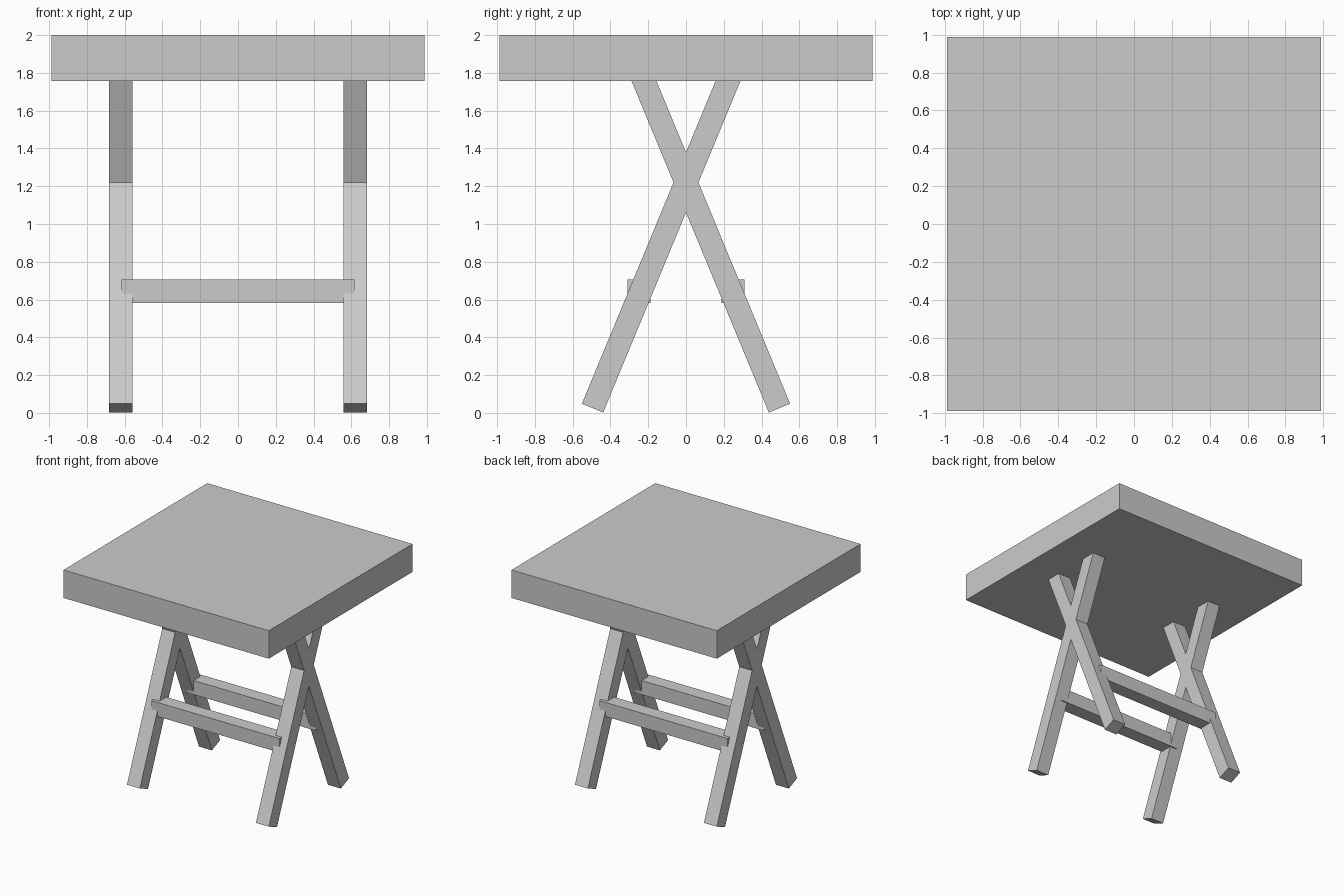
import bpy
from math import radians, sin, cos, tan
from mathutils import Vector

if "Cube" in bpy.data.objects:
    bpy.data.objects.remove(bpy.data.objects["Cube"])


def box(name, size, loc, tilt=0.0):
    bpy.ops.mesh.primitive_cube_add(size=1, location=loc, rotation=(tilt, 0, 0))
    obj = bpy.context.object
    obj.name = name
    obj.scale = size
    bpy.ops.object.transform_apply(location=False, rotation=False, scale=True)
    return obj


# Thick square top
box("table_top", (1.974, 1.974, 0.243), (0, 0, 1.8785))

# Crossed legs: both legs of a pair pass through (y=0, z=CROSS)
ANGLE = radians(22.5)
THICK = 0.122
CROSS = 1.22
z_low = THICK / 2 * sin(ANGLE) + 0.002
z_high = 1.88  # ends hidden inside the top
z_mid = (z_low + z_high) / 2
length = (z_high - z_low) / cos(ANGLE)

for x, side in ((-0.62, "left"), (0.62, "right")):
    for s, end in ((-1, "front"), (1, "back")):
        y = s * (CROSS - z_mid) * tan(ANGLE)
        box(f"{end}_{side}_leg", (0.124, THICK, length), (x, y, z_mid), s * ANGLE)

# Stretchers between the leg pairs
for s, end in ((-1, "front"), (1, "back")):
    box(f"{end}_stretcher", (1.234, 0.122, 0.122), (0, s * 0.249, 0.644))
